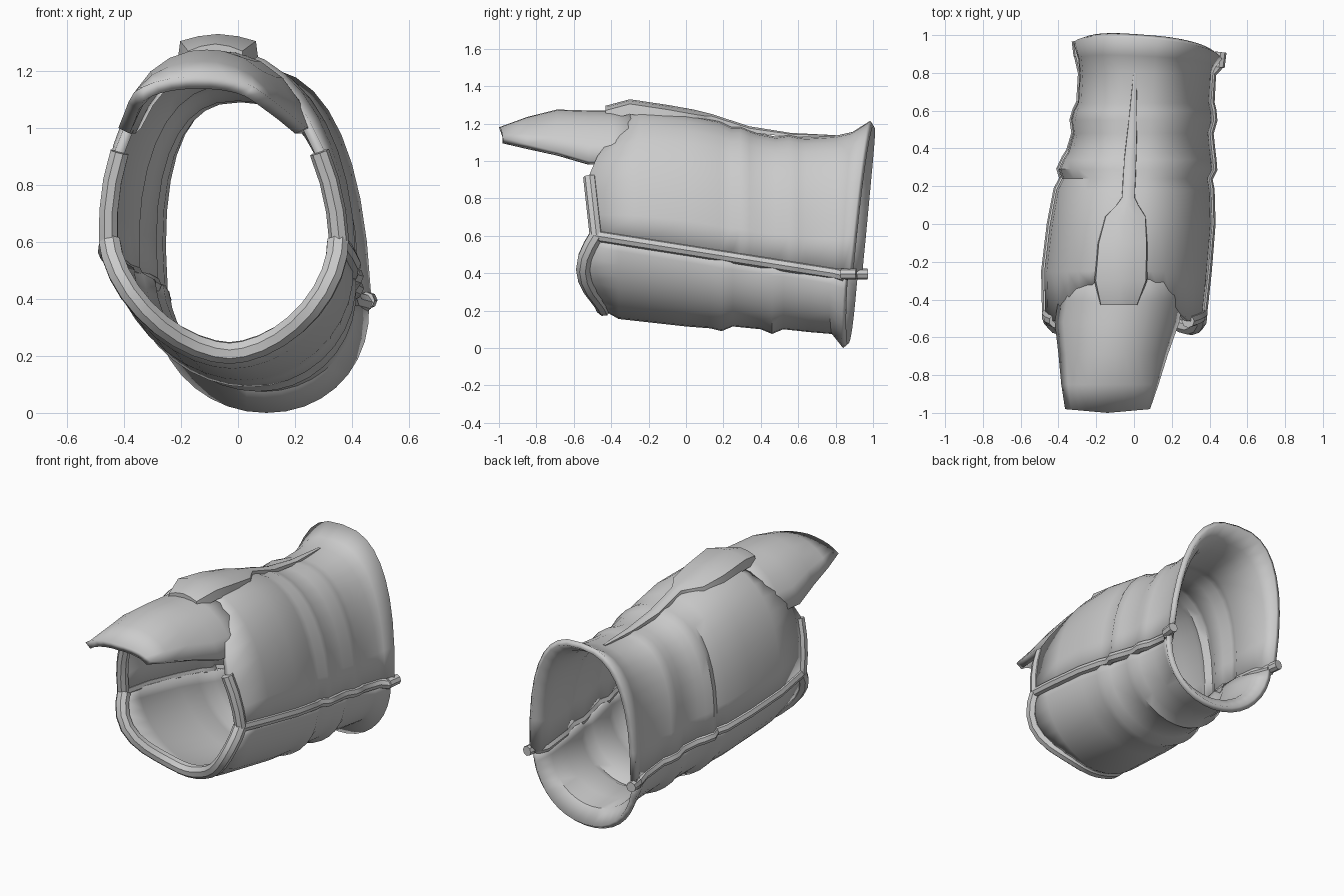
import bpy, bmesh
from math import sin, cos, pi

if "Cube" in bpy.data.objects:
    bpy.data.objects.remove(bpy.data.objects["Cube"])

N = 18  # facets across each half shell


def finish(name, me, angle=40):
    ob = bpy.data.objects.new(name, me)
    bpy.context.collection.objects.link(ob)
    bpy.ops.object.select_all(action='DESELECT')
    ob.select_set(True)
    bpy.context.view_layer.objects.active = ob
    bpy.ops.object.shade_smooth_by_angle(angle=angle * pi / 180)
    return ob


def loft(name, rows, thick=0.0, caps=False):
    """Skin a list of point rows; optionally thicken inwards or cap the ends."""
    bm = bmesh.new()
    vs = [[bm.verts.new(p) for p in r] for r in rows]
    for a, b in zip(vs, vs[1:]):
        for j in range(len(a) - 1):
            bm.faces.new((a[j], b[j], b[j + 1], a[j + 1]))
    if caps:
        bm.faces.new(vs[0])
        bm.faces.new(vs[-1][::-1])
    me = bpy.data.meshes.new(name)
    bm.to_mesh(me)
    bm.free()
    ob = finish(name, me)
    if thick:
        m = ob.modifiers.new("thickness", 'SOLIDIFY')
        m.thickness, m.offset = thick, -1
    return ob


def tube(name, pts, r):
    cu = bpy.data.curves.new(name, 'CURVE')
    cu.dimensions = '3D'
    cu.bevel_depth, cu.bevel_resolution, cu.use_fill_caps = r, 2, True
    sp = cu.splines.new('POLY')
    sp.points.add(len(pts) - 1)
    for q, p in zip(sp.points, pts):
        q.co = (*p, 1)
    tmp = bpy.data.objects.new(name + "_path", cu)
    bpy.context.collection.objects.link(tmp)
    bpy.context.view_layer.update()
    me = bpy.data.meshes.new_from_object(
        tmp.evaluated_get(bpy.context.evaluated_depsgraph_get()))
    bpy.data.objects.remove(tmp)
    return finish(name, me)


def seam_z(y):
    return 0.6 - 0.158 * (y + 0.48)


def arch(y, cx, hw, ex, ze, p, bend=None):
    """Half oval from the seam to height ze; ex is the x of its crown, p its squareness."""
    lower, zs, out = ze < seam_z(y), seam_z(y), []
    for i in range(N + 1):
        t = pi * i / N
        c, v = cos(t), max(sin(t), 0) ** p
        u = (1 if c >= 0 else -1) * abs(c) ** p
        if lower:
            u = -u
        dy = bend(u, v) if bend else 0
        out.append((cx + (ex - cx) * v + u * hw, y + dy, zs + (ze - zs) * v))
    return out


def front_up(u, v):
    return -0.07 * v if v < 0.55 else -0.04 + 0.22 * (v - 0.55) / 0.45


def front_low(u, v):
    return -0.07 * sin(pi * min(v / 0.9, 1)) + 0.04 * v ** 6


def back_up(u, v):
    return 0.085 * v - 0.03 * u


def back_low(u, v):
    return -0.04 * v - 0.03 * u


# Upper shell with two overlapping bands and flared cuff
upper = [
    (-.48, -.05, .42, -.08, 1.26, 1.0, front_up), (-.25, -.04, .435, -.07, 1.28, .92),
    (0, -.015, .43, -.04, 1.25, .87), (.18, .0, .41, -.03, 1.215, .87),
    (.24, .01, .39, -.02, 1.185, .87), (.29, .015, .41, -.02, 1.185, .85),
    (.34, .025, .395, -.02, 1.165, .85), (.38, .035, .38, -.01, 1.15, .85),
    (.48, .045, .36, 0, 1.13, .83), (.55, .05, .375, 0, 1.14, .82),
    (.60, .055, .365, 0, 1.13, .82), (.64, .06, .35, .01, 1.125, .82),
    (.80, .07, .35, .02, 1.135, .8), (.845, .075, .36, .02, 1.155, .78, lambda u, v: .045 * v - .015 * u),
    (.90, .08, .39, .03, 1.215, .76, back_up)]
loft("upper_shell", [arch(*r) for r in upper], .035)

# Lower shell with matching bands
lower = [
    (-.48, -.05, .41, -.03, .20, 1.15, front_low), (-.36, -.045, .42, -.02, .155, 1.08),
    (0, -.015, .42, .02, .115, 1.05), (.13, 0, .40, .03, .105, 1.03),
    (.19, .01, .405, .04, .09, 1), (.25, .015, .38, .05, .115, 1),
    (.40, .035, .36, .06, .10, 1), (.46, .045, .37, .07, .075, 1),
    (.52, .05, .345, .08, .10, 1), (.66, .065, .34, .09, .085, 1),
    (.78, .07, .345, .09, .075, 1, lambda u, v: -.015 * u), (.88, .08, .38, .1, 0, .97, back_low)]
loft("lower_shell", [arch(*r) for r in lower], .035)

# Rounded rim along the front opening
rim = arch(-.48, -.05, .40, -.03, .21, 1.15, front_low)
tube("lower_front_rim", rim, .04)
up_rim = arch(-.48, -.05, .405, -.08, 1.23, 1.0, front_up)
k = 4
tube("right_front_rim", up_rim[:k], .035)
tube("left_front_rim", up_rim[-k:], .035)

# Seam beads and rear hinge pins on both sides
for side, s in (("right", 1), ("left", -1)):
    path = [(r[1] + s * (r[2] - .015), r[0], seam_z(r[0])) for r in upper[:-2]]
    path.append((.08 + s * .37, .88 - .03 * s, seam_z(.88)))
    tube(side + "_seam_bead", path, .032)
    x, y, z = path[-1]
    tube(side + "_hinge_pin", [(x, y - .02, z + .01), (x + s * .01, y + .06, z + .01)], .03)


# Pointed hand guard running forward from the top
def guard(y, x0, x1, ze, zm):
    cx, hw = (x0 + x1) / 2, (x1 - x0) / 2
    prof = [(1, 0), (.86, .36), (.68, .66), (.45, .87), (.2, .98), (0, 1)]
    prof += [(-u, v) for u, v in prof[-2::-1]]
    return [(cx + u * hw, y + .02 * abs(u) * (y < -.9), ze + (zm - ze) * v) for u, v in prof]


loft("hand_guard", [guard(*g) for g in (
    (-1, -.365, .085, 1.125, 1.18), (-.85, -.385, .13, 1.09, 1.235),
    (-.69, -.40, .18, 1.05, 1.275), (-.52, -.42, .24, 1.0, 1.27),
    (-.40, -.40, .26, 1.0, 1.27), (-.25, -.38, .26, 1.02, 1.255))], .045)

# Raised pad on the crown, tapering into a thin spine
pad = [(-.43, -.08, .10, 1.295), (-.30, -.07, .14, 1.33), (-.1, -.06, .133, 1.30),
       (.04, -.045, .11, 1.275), (.10, -.035, .06, 1.26), (.14, -.03, .035, 1.25),
       (.34, -.02, .033, 1.185), (.56, -.005, .022, 1.15), (.80, .005, .008, 1.138)]
sec = [(1, -.08), (.95, -.025), (.5, -.008), (0, 0), (-.5, -.008), (-.95, -.025), (-1, -.08)]
loft("crown_pad", [[(cx + u * hw, y, z + d * min(1, hw / .08)) for u, d in sec]
                   for y, cx, hw, z in pad], caps=True)
